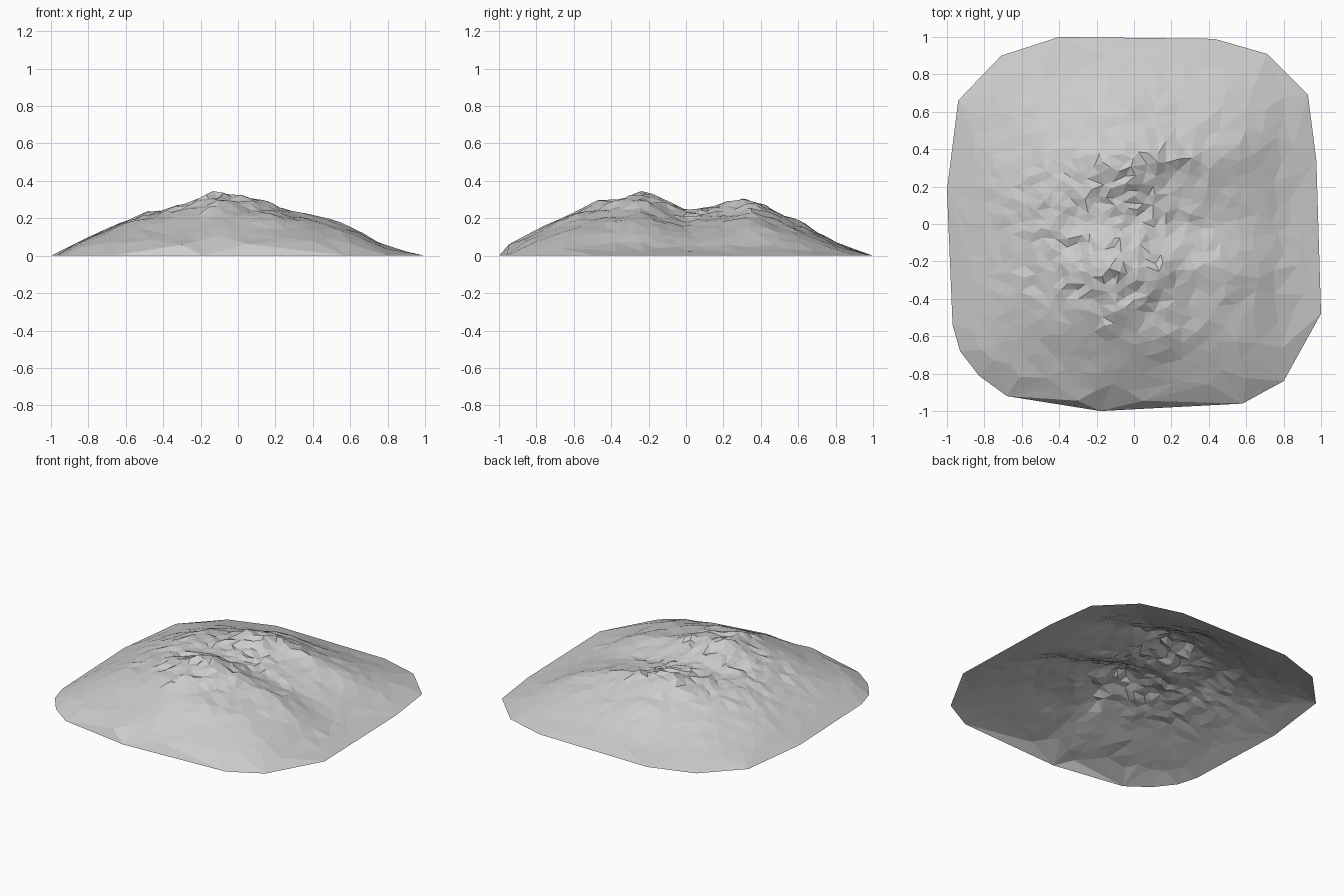
import bpy, bmesh, math, random
from mathutils import Vector, noise
from mathutils.geometry import delaunay_2d_cdt

if "Cube" in bpy.data.objects:
    bpy.data.objects.remove(bpy.data.objects["Cube"])

random.seed(7)

# Ground outline of the mountain
OUTLINE = [(-0.4, 1), (-0.71, 0.9), (-0.94, 0.66), (-1, 0.18), (-0.97, -0.54),
           (-0.93, -0.68), (-0.83, -0.81), (-0.68, -0.92), (-0.18, -1),
           (0.58, -0.96), (0.8, -0.84), (1, -0.48), (0.975, 0.34),
           (0.93, 0.69), (0.71, 0.91), (0.43, 0.99)]
# Height profiles: across x, across y on the two-ridged side and on the domed left side
ALONG_X = [(-1, 0), (-0.8, 0.10), (-0.6, 0.19), (-0.48, 0.235), (-0.3, 0.265),
           (-0.13, 0.325), (0, 0.32), (0.1, 0.295), (0.3, 0.24), (0.5, 0.19),
           (0.65, 0.13), (0.8, 0.045), (1, 0)]
RIDGES_Y = [(-1, 0.03), (-0.95, 0.06), (-0.75, 0.16), (-0.57, 0.26), (-0.4, 0.295),
            (-0.22, 0.33), (-0.1, 0.275), (0, 0.235), (0.1, 0.25), (0.25, 0.28),
            (0.34, 0.31), (0.5, 0.23), (0.6, 0.185), (0.8, 0.07), (1, 0)]
DOME_Y = [(-1, 0.03), (-0.95, 0.06), (-0.75, 0.15), (-0.5, 0.265), (-0.3, 0.305),
          (0, 0.315), (0.2, 0.31), (0.35, 0.275), (0.6, 0.175), (0.8, 0.07), (1, 0)]
FRONT_LIP = [(-0.3, -0.945, 0.058), (0.05, -0.945, 0.062)]


def sample(profile, t):
    for (a, p), (b, q) in zip(profile, profile[1:]):
        if t <= b:
            return p + (q - p) * max(0, t - a) / (b - a)
    return profile[-1][1]


def height(x, y):
    # the two ridges spread apart to the right and merge into a dome to the left
    v = y * (1 - 0.35 * max(0, x) * (1 - abs(y)))
    dome = min(1, max(0, (-0.12 - x) / 0.3))
    across = (1 - dome) * sample(RIDGES_Y, v) + dome * sample(DOME_Y, y)
    h = sample(ALONG_X, x) * across / 0.325
    rough = min(1, h / 0.28) ** 1.5
    h += rough * 0.02 * noise.noise(Vector((x * 6, y * 6, 2.3)))
    h += rough * random.uniform(-0.015, 0.015)
    return max(0.004, h)


def inside(x, y, margin):
    n = len(OUTLINE)
    for i in range(n):
        (ax, ay), (bx, by) = OUTLINE[i], OUTLINE[(i + 1) % n]
        dx, dy = bx - ax, by - ay
        if (dx * (y - ay) - dy * (x - ax)) / math.hypot(dx, dy) < margin:
            return False
    return True


# Scattered points: dense on the summit, sparse near the foot
pts = [Vector((x, y, 0)) for x, y in OUTLINE] + [Vector(p) for p in FRONT_LIP]
for _ in range(9000):
    x, y = random.uniform(-1, 1), random.uniform(-1, 1)
    if not inside(x, y, 0.09):
        continue
    d = math.hypot(x + 0.1, y)
    gap = 0.033 + 0.055 * d * d
    if all((p.x - x) ** 2 + (p.y - y) ** 2 > gap * gap for p in pts):
        pts.append(Vector((x, y, height(x, y))))

# Triangulate into a faceted open shell
flat, _, faces, origin, _, _ = delaunay_2d_cdt(
    [p.xy for p in pts], [], [list(range(len(OUTLINE)))], 1, 1e-5)
mesh = bpy.data.meshes.new("mountain")
mesh.from_pydata([(c.x, c.y, pts[o[0]].z) for c, o in zip(flat, origin)], [], faces)
bm = bmesh.new()
bm.from_mesh(mesh)
for f in bm.faces:
    f.normal_update()
    if f.normal.z < 0:
        f.normal_flip()
bm.to_mesh(mesh)
bm.free()
mountain = bpy.data.objects.new("mountain", mesh)
bpy.context.collection.objects.link(mountain)
